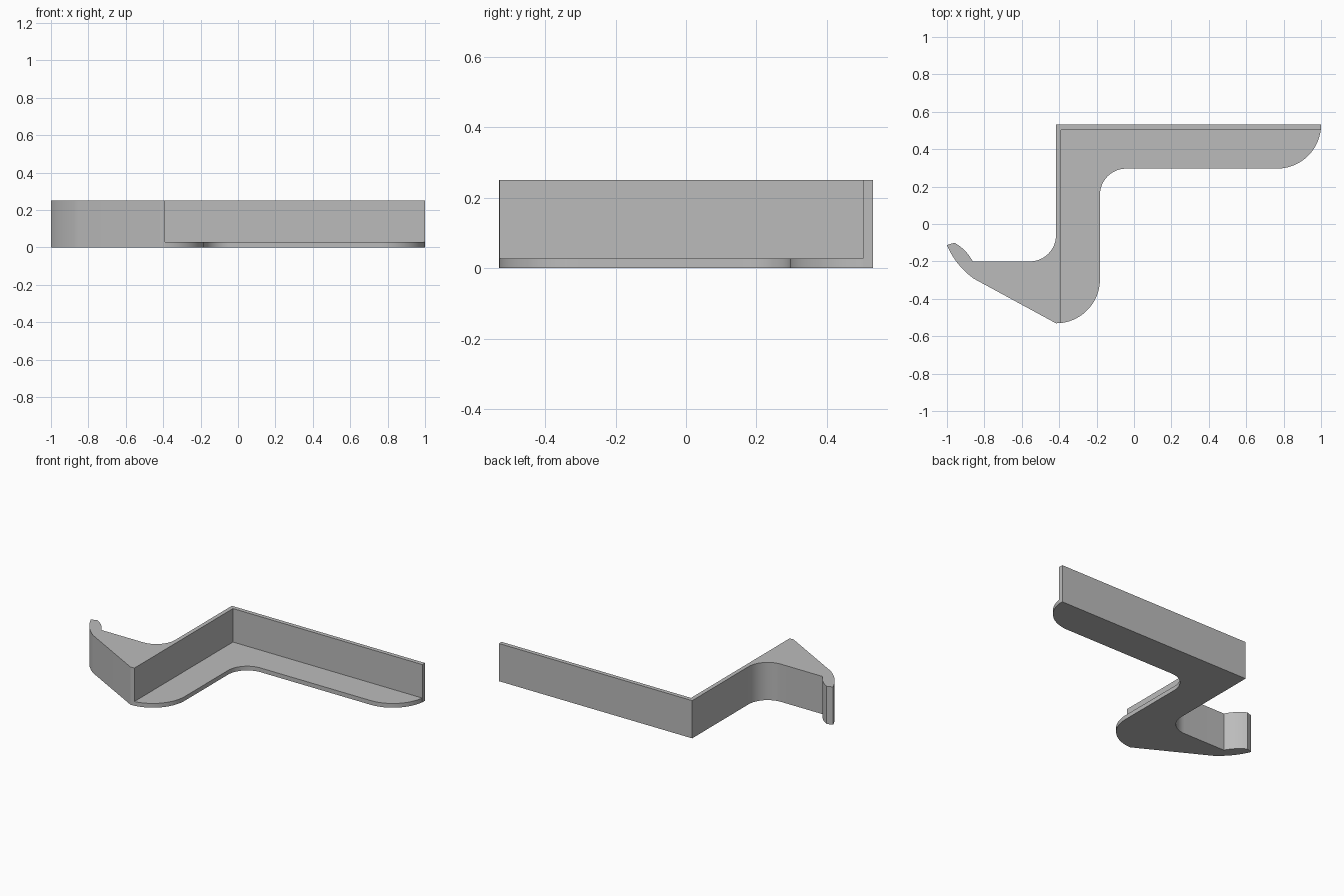
import bpy
import bmesh
from math import sin, cos, radians, acos, degrees
from mathutils import Vector

cube = bpy.data.objects.get("Cube")
if cube:
    bpy.data.objects.remove(cube, do_unlink=True)

grey = bpy.data.materials.new("plain grey")
grey.use_nodes = True
color = (0.5, 0.5, 0.5, 1)
grey.diffuse_color = color
grey.node_tree.nodes["Principled BSDF"].inputs["Base Color"].default_value = color

HEIGHT, FLOOR, WALL = 0.25, 0.028, 0.028
LEFT, BACK = -0.417, 0.531      # outer faces of the L-shaped wall
WIDTH, FILLET = 0.235, 0.14     # shelf width, inner corner radius


def arc(cx, cy, r, start, end, steps=16):
    angles = [radians(start + (end - start) * i / steps) for i in range(steps + 1)]
    return [(cx + r * cos(a), cy + r * sin(a)) for a in angles]


def bow(a, b, bulge, steps=10):
    """Shallow curve from a to b, bulging to the left of travel."""
    a, b = Vector(a), Vector(b)
    d = (b - a).normalized()
    side = Vector((-d.y, d.x))
    return [tuple(a.lerp(b, i / steps) + side * bulge * 4 * (i / steps) * (1 - i / steps))
            for i in range(steps + 1)]


def prism(name, outline, height):
    bm = bmesh.new()
    face = bm.faces.new([bm.verts.new((x, y, 0)) for x, y in outline])
    top = bmesh.ops.extrude_face_region(bm, geom=[face])["geom"]
    bmesh.ops.translate(bm, vec=(0, 0, height),
                        verts=[v for v in top if isinstance(v, bmesh.types.BMVert)])
    bmesh.ops.recalc_face_normals(bm, faces=bm.faces)
    mesh = bpy.data.meshes.new(name)
    bm.to_mesh(mesh)
    bm.free()
    mesh.materials.append(grey)
    obj = bpy.data.objects.new(name, mesh)
    bpy.context.collection.objects.link(obj)
    bpy.ops.object.select_all(action="DESELECT")
    obj.select_set(True)
    bpy.context.view_layer.objects.active = obj
    bpy.ops.object.shade_smooth_by_angle(angle=radians(20))
    return obj


inner_x, inner_y = LEFT + WALL, BACK - WALL

# Tall L-shaped wall running into the curved hook
wall = [(1, inner_y), (1, BACK), (LEFT, BACK)]
wall += arc(LEFT - FILLET, -0.2 + FILLET, FILLET, 0, -90)
wall += bow((-0.862, -0.2), (-0.96, -0.1), -0.01)
wall += bow((-1, -0.113), (-0.857, -0.292), -0.016)
wall += [(LEFT, -BACK), (inner_x, -BACK + 0.002), (inner_x, inner_y)]
prism("wall_and_hook", wall, HEIGHT)

# Thin shelf along the foot of the wall, with rounded ends
right, front = LEFT + WIDTH, BACK - WIDTH
shelf = [(inner_x, inner_y)]
shelf += arc(LEFT, WIDTH - BACK, WIDTH, -degrees(acos(WALL / WIDTH)), 0)
shelf += arc(right + FILLET, front - FILLET, FILLET, 180, 90)
shelf += arc(1 - WIDTH, BACK, WIDTH, -90, -degrees(acos((1 - (WALL / WIDTH) ** 2) ** 0.5)))
prism("shelf", shelf, FLOOR)
